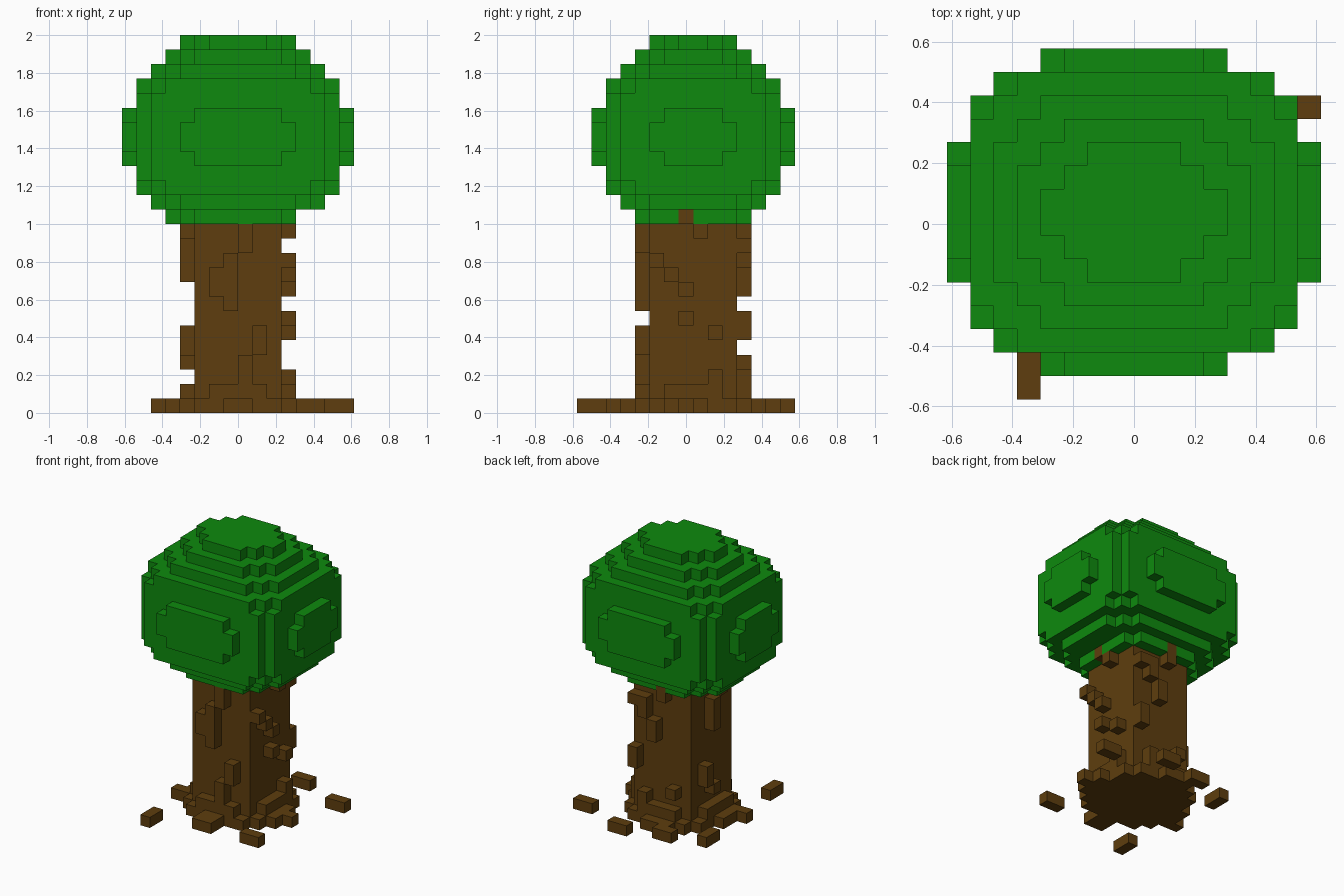
import bpy, bmesh
from mathutils import Vector

cube = bpy.data.objects.get("Cube")
if cube:
    bpy.data.objects.remove(cube, do_unlink=True)

V = 2 / 26                                # size of one block
ORIGIN = Vector((-8 * V, -7.5 * V, 0))    # corner of block (0, 0, 0)


def material(name, rgb):
    m = bpy.data.materials.new(name)
    m.use_nodes = True
    m.diffuse_color = (*rgb, 1)
    m.node_tree.nodes["Principled BSDF"].inputs["Base Color"].default_value = (*rgb, 1)
    return m


def box(i0, i1, j0, j1, k0, k1):
    """Set of blocks, ends included."""
    return {(i, j, k) for i in range(i0, i1 + 1)
            for j in range(j0, j1 + 1) for k in range(k0, k1 + 1)}


def build(name, blocks, mat):
    """Skin the outside of a set of blocks."""
    bm = bmesh.new()
    verts = {}

    def vert(p):
        if p not in verts:
            verts[p] = bm.verts.new(ORIGIN + Vector(p) * V)
        return verts[p]

    for b in sorted(blocks):
        for axis in range(3):
            u, w = (axis + 1) % 3, (axis + 2) % 3
            for side in (0, 1):
                n = list(b)
                n[axis] += 1 if side else -1
                if tuple(n) in blocks:
                    continue
                ring = []
                for du, dw in ((0, 0), (1, 0), (1, 1), (0, 1)):
                    p = list(b)
                    p[axis] += side
                    p[u] += du
                    p[w] += dw
                    ring.append(vert(tuple(p)))
                bm.faces.new(ring if side else ring[::-1])
    me = bpy.data.meshes.new(name)
    bm.to_mesh(me)
    bm.free()
    me.materials.append(mat)
    ob = bpy.data.objects.new(name, me)
    bpy.context.collection.objects.link(ob)
    return ob


green = material("leaf green", (0.0044, 0.254, 0.0044))
brown = material("bark brown", (0.112, 0.048, 0.0044))

# Leafy crown: half widths per row (middle row outwards), per layer from the middle
LAYERS = [
    (8, 8, 8, 7, 7, 6, 4),
    (8, 8, 7, 7, 7, 6, 3),
    (7, 7, 7, 7, 7, 6),
    (7, 7, 7, 7, 6, 5),
    (6, 6, 6, 5, 4),
    (5, 5, 4, 3),
    (4, 3, 2),
]
crown = set()
for dz, rows in enumerate(LAYERS):
    for k in (19 + dz, 18 - dz):
        if k < 13:
            continue
        for dy, half in enumerate(rows):
            for j in (8 + dy, 7 - dy):
                crown |= box(8 - half, 7 + half, j, j, k, k)
crown -= box(12, 12, 0, 14, 13, 13)
bark_tips = {(11, 7, 13), (7, 11, 13)}
crown -= bark_tips
build("leaf_crown", crown, green)

# Trunk core with a wider foot
trunk = box(5, 10, 5, 10, 0, 12) | bark_tips
trunk |= box(5, 10, 4, 11, 0, 0) | box(4, 11, 5, 10, 0, 0)

# Raised bark, as (position along the face, lowest block, highest block)
FRONT = [(8, 11, 12), (7, 10, 10), (7, 7, 9), (6, 8, 9),
         (9, 4, 5), (8, 2, 3), (6, 1, 1), (7, 1, 1), (8, 1, 1), (9, 1, 1)]
BACK = [(7, 12, 12), (10, 11, 11), (9, 10, 11), (8, 8, 9), (10, 5, 6),
        (6, 3, 3), (9, 2, 2), (6, 1, 1), (7, 1, 1), (8, 1, 1), (9, 1, 1)]
LEFT = [(8, 12, 12), (5, 10, 10), (6, 9, 9), (7, 8, 8), (7, 6, 6),
        (9, 5, 5), (9, 2, 2), (6, 1, 1), (7, 1, 1), (8, 1, 1), (9, 1, 1)]
RIGHT = [(7, 12, 12), (8, 9, 11), (9, 4, 5), (8, 3, 3),
         (6, 1, 1), (7, 1, 1), (8, 1, 1), (9, 1, 1)]
for j, bumps in ((4, FRONT), (11, BACK)):
    for i, k0, k1 in bumps:
        trunk |= box(i, i, j, j, k0, k1)
for i, bumps in ((11, LEFT), (4, RIGHT)):
    for j, k0, k1 in bumps:
        trunk |= box(i, i, j, j, k0, k1)

# Roots joined to the foot
trunk |= box(12, 13, 7, 7, 0, 0) | box(12, 12, 6, 8, 0, 0)
trunk |= box(2, 3, 6, 6, 0, 0) | box(3, 3, 7, 8, 0, 0)
trunk |= box(7, 8, 3, 3, 0, 0) | box(6, 8, 12, 12, 0, 0)
build("trunk", trunk, brown)

# Root ends poking out of the ground around the foot
ROOTS = [(3, 3, 0, 1), (7, 8, 2, 2), (12, 13, 2, 2), (14, 15, 12, 12),
         (9, 10, 14, 14), (5, 6, 13, 13), (2, 2, 11, 12)]
for n, r in enumerate(ROOTS, 1):
    build(f"root_end_{n}", box(*r, 0, 0), brown)
